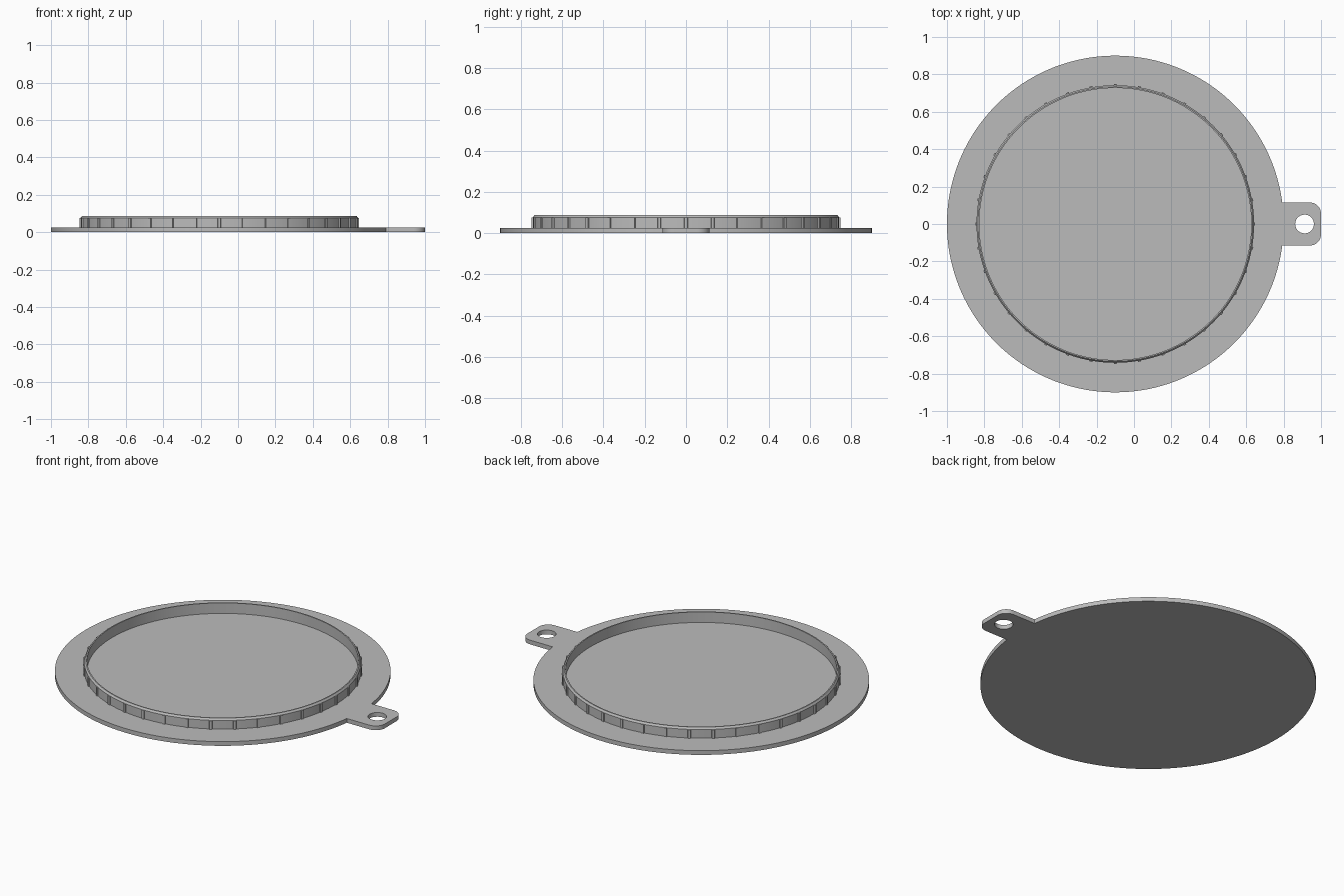
import bpy, bmesh, math
from math import cos, sin, radians, pi

cube = bpy.data.objects.get("Cube")
if cube:
    bpy.data.objects.remove(cube, do_unlink=True)

CX = -0.1          # centre of the round lid
PLATE_TOP = 0.025
RING_TOP = 0.087

grey = bpy.data.materials.new("plain grey")
grey.use_nodes = True
colour = (0.5, 0.5, 0.5, 1)
grey.diffuse_color = colour
grey.node_tree.nodes["Principled BSDF"].inputs["Base Color"].default_value = colour


def finish(name, bm):
    bmesh.ops.recalc_face_normals(bm, faces=bm.faces)
    mesh = bpy.data.meshes.new(name)
    bm.to_mesh(mesh)
    bm.free()
    mesh.materials.append(grey)
    obj = bpy.data.objects.new(name, mesh)
    bpy.context.collection.objects.link(obj)
    bpy.ops.object.select_all(action="DESELECT")
    obj.select_set(True)
    bpy.context.view_layer.objects.active = obj
    bpy.ops.object.shade_smooth_by_angle(angle=radians(30))
    return obj


def arc(x, y, r, start, end, n):
    return [(x + r * cos(start + (end - start) * i / n),
             y + r * sin(start + (end - start) * i / n)) for i in range(n + 1)]


def loop(bm, points):
    verts = [bm.verts.new((x, y, 0)) for x, y in points]
    return [bm.edges.new((verts[i - 1], v)) for i, v in enumerate(verts)]


# Flat plate: disc outline running into a rounded tab with a hanging hole
R, HALF, CORNER = 0.9, 0.115, 0.06
meet = math.asin(HALF / R)
outline = arc(CX, 0, R, meet, 2 * pi - meet, 160)
outline += arc(1 - CORNER, -HALF + CORNER, CORNER, -pi / 2, 0, 10)
outline += arc(1 - CORNER, HALF - CORNER, CORNER, 0, pi / 2, 10)
hole = arc(0.912, 0, 0.05, 0, 2 * pi, 40)[:-1]

bm = bmesh.new()
edges = loop(bm, outline) + loop(bm, hole)
bmesh.ops.triangle_fill(bm, edges=edges, use_beauty=True)
made = bmesh.ops.extrude_face_region(bm, geom=bm.faces[:])
top = [g for g in made["geom"] if isinstance(g, bmesh.types.BMVert)]
bmesh.ops.translate(bm, verts=top, vec=(0, 0, PLATE_TOP))
finish("plate_with_tab", bm)

# Raised ring: lathed wall with a chamfered outer lip
profile = [(0.727, PLATE_TOP - 0.005), (0.727, RING_TOP), (0.734, RING_TOP),
           (0.742, RING_TOP - 0.011), (0.742, PLATE_TOP - 0.005)]
bm = bmesh.new()
verts = [bm.verts.new((r, 0, z)) for r, z in profile]
section = [bm.edges.new((verts[i - 1], v)) for i, v in enumerate(verts)]
bmesh.ops.spin(bm, geom=verts + section, cent=(0, 0, 0), axis=(0, 0, 1),
               angle=2 * pi, steps=144, use_merge=True)
bmesh.ops.remove_doubles(bm, verts=bm.verts, dist=0.0001)
finish("raised_ring", bm).location.x = CX

# Small grip ribs around the ring
COUNT, WIDTH, DEPTH = 36, 0.02, 0.012
LOW, HIGH = PLATE_TOP - 0.003, RING_TOP - 0.011
bm = bmesh.new()
for i in range(COUNT):
    rib = bmesh.ops.create_cube(bm, size=1)["verts"]
    bmesh.ops.scale(bm, verts=rib, vec=(DEPTH, WIDTH, HIGH - LOW))
    bmesh.ops.translate(bm, verts=rib, vec=(0.748 - DEPTH / 2, 0, (LOW + HIGH) / 2))
    for v in rib:  # taper the outer side of each rib
        if v.co.x > 0.745:
            v.co.y *= 0.7
    turn = i * 2 * pi / COUNT
    for v in rib:
        x, y = v.co.x, v.co.y
        v.co.x, v.co.y = x * cos(turn) - y * sin(turn), x * sin(turn) + y * cos(turn)
finish("grip_ribs", bm).location.x = CX
